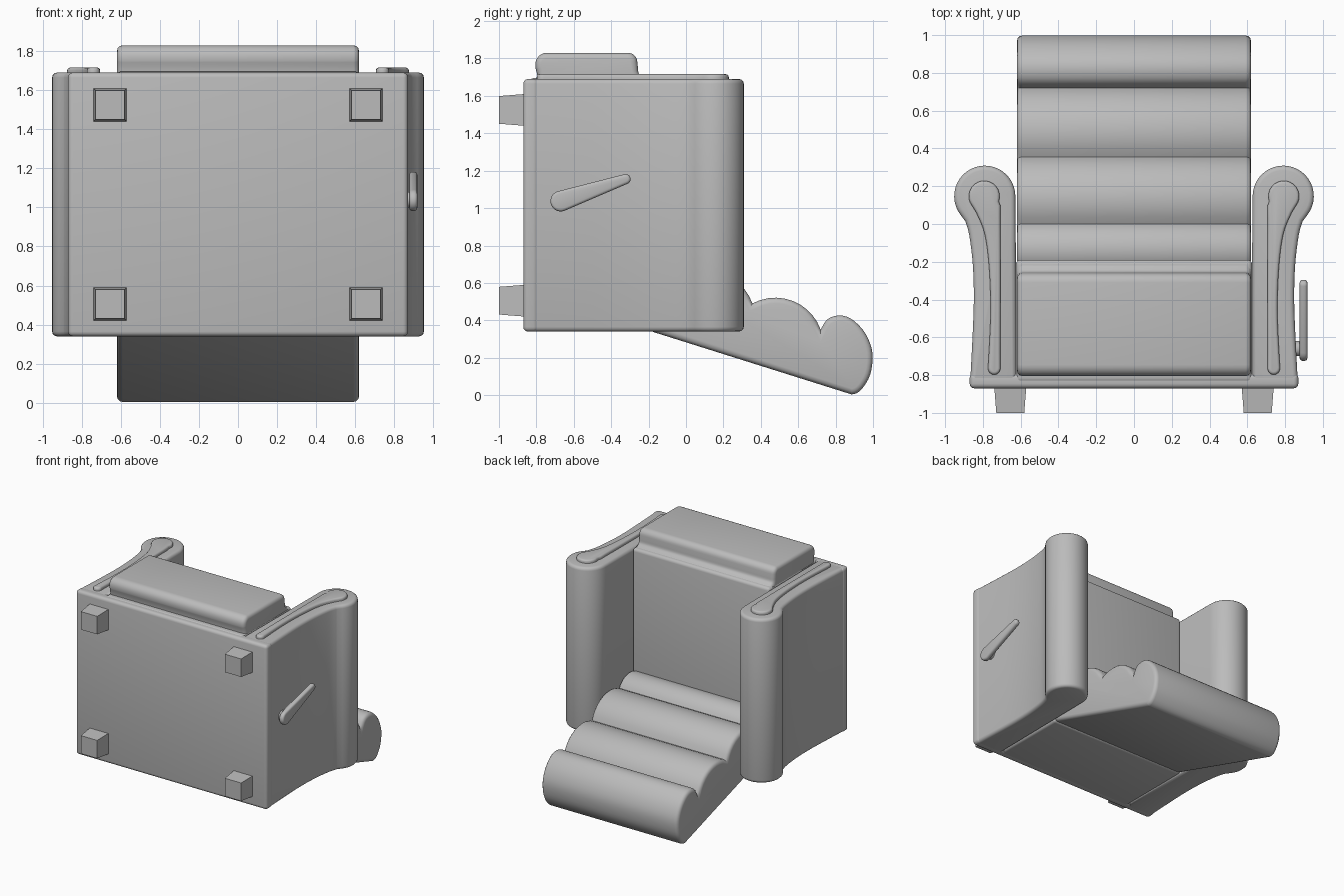
import bpy, bmesh, math
from mathutils import Vector

if "Cube" in bpy.data.objects:
    bpy.data.objects.remove(bpy.data.objects["Cube"], do_unlink=True)

grey = bpy.data.materials.new("upholstery grey")
grey.use_nodes = True
COLOR = (0.5, 0.5, 0.5, 1)
grey.diffuse_color = COLOR
grey.node_tree.nodes["Principled BSDF"].inputs["Base Color"].default_value = COLOR


def finish(name, bm):
    bmesh.ops.recalc_face_normals(bm, faces=bm.faces)
    mesh = bpy.data.meshes.new(name)
    bm.to_mesh(mesh)
    bm.free()
    mesh.materials.append(grey)
    obj = bpy.data.objects.new(name, mesh)
    bpy.context.collection.objects.link(obj)
    bpy.ops.object.select_all(action='DESELECT')
    obj.select_set(True)
    bpy.context.view_layer.objects.active = obj
    bpy.ops.object.shade_smooth_by_angle(angle=math.radians(35))
    return obj


def prism(name, pts, axis, lo, hi, round_lo=0.0, round_hi=0.0):
    """Extrude an outline along x (outline in yz) or z (outline in xy), rounding the cap rims."""
    bm = bmesh.new()
    place = (lambda p, t: (t, p[0], p[1])) if axis == 0 else (lambda p, t: (p[0], p[1], t))
    n = len(pts)
    rings = [[bm.verts.new(place(p, t)) for p in pts] for t in (lo, hi)]
    caps = [bm.faces.new(r) for r in rings]
    for i in range(n):
        j = (i + 1) % n
        bm.faces.new((rings[0][i], rings[0][j], rings[1][j], rings[1][i]))
    rims = [list(c.edges) for c in caps]
    bmesh.ops.recalc_face_normals(bm, faces=bm.faces)
    for rim, r in zip(rims, (round_lo, round_hi)):
        if r:
            bmesh.ops.bevel(bm, geom=rim, offset=r, segments=3, profile=0.5,
                            affect='EDGES', clamp_overlap=False)
    return finish(name, bm)


def box(name, lo, hi, radius=0.0):
    bm = bmesh.new()
    bmesh.ops.create_cube(bm, size=1)
    for v in bm.verts:
        v.co = [l if c < 0 else h for c, l, h in zip(v.co, lo, hi)]
    if radius:
        bmesh.ops.bevel(bm, geom=list(bm.edges), offset=radius, segments=4,
                        profile=0.5, affect='EDGES')
    return finish(name, bm)


def arc(c, r, a0, a1, n):
    return [(c[0] + r * math.cos(math.radians(a0 + (a1 - a0) * i / n)),
             c[1] + r * math.sin(math.radians(a0 + (a1 - a0) * i / n))) for i in range(n + 1)]


def spline(pts, steps=4):
    """Smooth curve through the given points."""
    p = [Vector(q) for q in [pts[0]] + pts + [pts[-1]]]
    out = []
    for a, b, c, d in zip(p, p[1:], p[2:], p[3:]):
        for i in range(steps):
            t = i / steps
            out.append(tuple(0.5 * (2 * b + (c - a) * t + (2 * a - 5 * b + 4 * c - d) * t * t
                                    + (3 * b - a - 3 * c + d) * t ** 3)))
    return out + [tuple(pts[-1])]


def bulge(a, b, h, n=10):
    """Circular bump of height h over the chord a-b, without its end point."""
    a, b = Vector(a), Vector(b)
    d = b - a
    half = d.length / 2
    r = (half * half + h * h) / (2 * h)
    up = Vector((-d.y, d.x)).normalized()
    ang = math.asin(half / r)
    mid = (a + b) / 2 + up * (h - r)
    return [tuple(mid + d.normalized() * r * math.sin(t) + up * r * math.cos(t))
            for t in (ang * (2 * i / n - 1) for i in range(n))]


BACK, FRONT = 0.34, 1.69

# Base plate and seat block
box("base_plate", (-0.87, -0.87, BACK), (0.87, -0.79, FRONT), 0.025)
box("seat", (-0.625, -0.84, BACK), (0.625, -0.19, FRONT + 0.005), 0.025)

# Padded footrest on the front of the seat, with a flared foot
pad = (spline([(-0.79, 1.66), (-0.795, 1.71), (-0.805, 1.75)]) + arc((-0.745, 1.77), 0.06, 180, 90, 6)
       + arc((-0.31, 1.78), 0.05, 90, 0, 6) + spline([(-0.257, 1.75), (-0.25, 1.715), (-0.21, 1.69)])
       + [(-0.21, 1.66)])
prism("footrest", pad, 0, -0.62, 0.62, 0.03, 0.03)

# Backrest with rolled cushions
back = (bulge((-0.22, 0.68), (0.0, 0.62), 0.05) + bulge((0.0, 0.62), (0.355, 0.49), 0.09)
        + bulge((0.355, 0.49), (0.72, 0.35), 0.09)
        + spline([(0.72, 0.35), (0.755, 0.405), (0.815, 0.426), (0.88, 0.41), (0.945, 0.35),
                  (0.985, 0.275), (0.998, 0.2), (0.985, 0.11), (0.95, 0.045),
                  (0.915, 0.012), (0.885, 0.004)], 3)
        + [(-0.17, 0.336), (-0.22, 0.36)])
prism("backrest", back, 0, -0.62, 0.62, 0.03, 0.03)

# Arms with a scrolled top and a raised trim panel on the front
arm = (arc((0.79, 0.147), 0.162, 180, -38, 24)
       + spline([(0.893, 0.015), (0.872, -0.06), (0.853, -0.22), (0.848, -0.4), (0.855, -0.6),
                 (0.868, -0.85)])
       + [(0.62, -0.85)])
trim = (arc((0.793, 0.147), 0.082, 200, -40, 16)
        + spline([(0.835, 0.06), (0.797, -0.03), (0.776, -0.14), (0.763, -0.3), (0.76, -0.5),
                  (0.773, -0.76)])
        + arc((0.74, -0.765), 0.033, 0, -180, 8)
        + spline([(0.708, -0.76), (0.706, -0.3), (0.708, 0.1)]))
for side, s in (("left", 1), ("right", -1)):
    prism(side + "_arm", [(s * x, y) for x, y in arm], 2, BACK, FRONT, 0.025, 0.025)
    prism(side + "_arm_trim", [(s * x, y) for x, y in trim], 2, FRONT - 0.02, FRONT + 0.026, 0, 0.015)

# Tapered feet
for sx in (-1, 1):
    for name, z in (("front", 1.525), ("rear", 0.505)):
        bm = bmesh.new()
        bmesh.ops.create_cube(bm, size=1)
        for v in bm.verts:
            k = 0.148 if v.co.y < 0 else 0.17
            v.co = (sx * 0.655 + v.co.x * k, -1.0 if v.co.y < 0 else -0.86, z + v.co.z * k)
        finish(name + ("_left_foot" if sx > 0 else "_right_foot"), bm)

# Recline lever and its pivot
big, small = (-0.67, 1.037), (-0.323, 1.155)
tilt = math.degrees(math.atan2(small[1] - big[1], small[0] - big[0]))
lever = arc(big, 0.055, tilt + 85, tilt + 275, 14) + arc(small, 0.027, tilt - 85, tilt + 85, 10)
prism("lever", lever, 0, 0.877, 0.918, 0.015, 0.015)
prism("lever_pivot", arc((-0.66, 1.04), 0.04, 0, 345, 23), 0, 0.84, 0.89)
